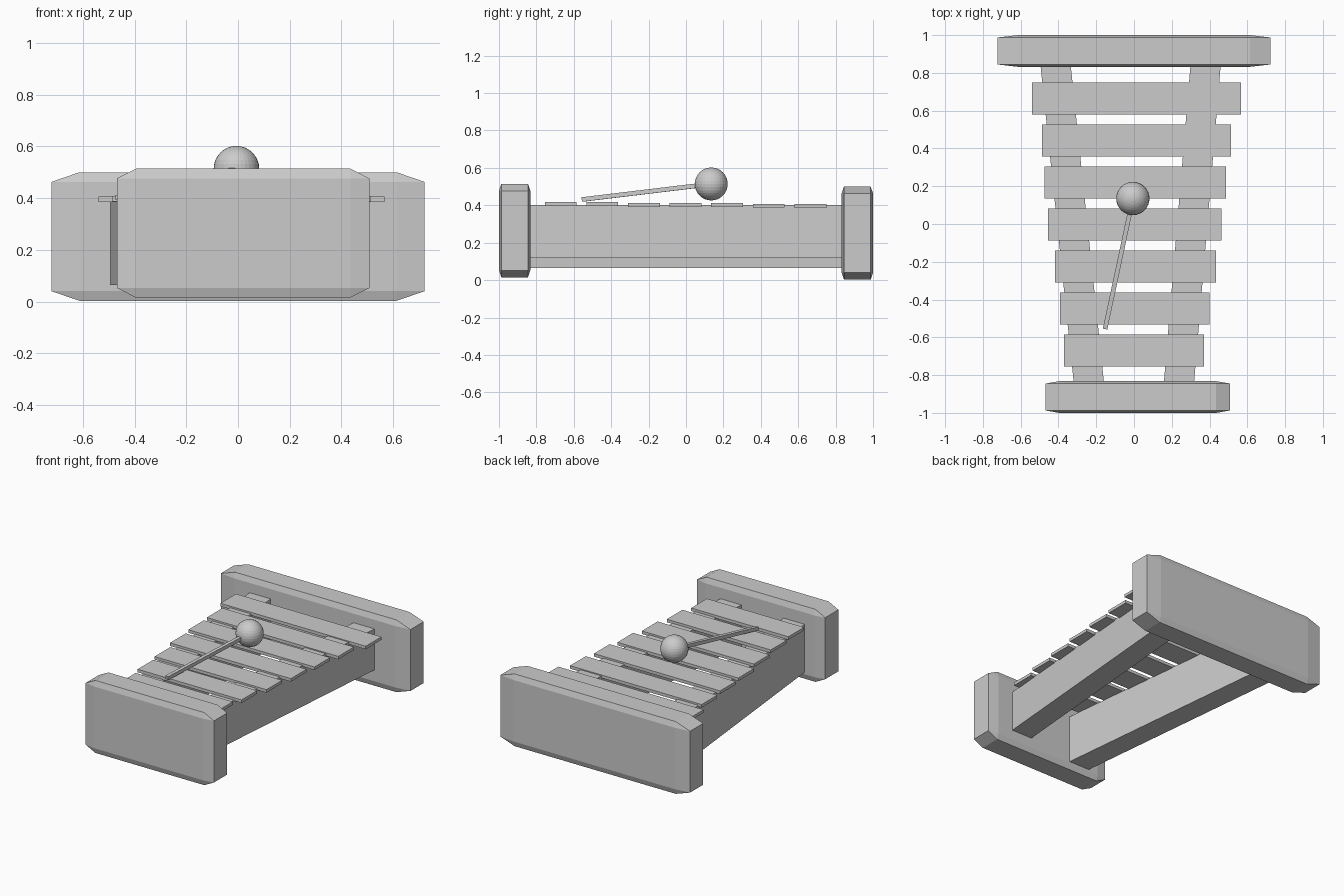
import bpy, bmesh
from mathutils import Vector, Matrix

if "Cube" in bpy.data.objects:
    bpy.data.objects.remove(bpy.data.objects["Cube"])


def make_object(name, bm):
    bmesh.ops.recalc_face_normals(bm, faces=bm.faces[:])
    mesh = bpy.data.meshes.new(name)
    bm.to_mesh(mesh)
    bm.free()
    obj = bpy.data.objects.new(name, mesh)
    bpy.context.collection.objects.link(obj)
    return obj


def box(name, lo, hi, bevel=0.0):
    """Box between two corners; bevel is proportional to each half-size."""
    lo, hi = Vector(lo), Vector(hi)
    bm = bmesh.new()
    bmesh.ops.create_cube(bm, size=2)
    if bevel:
        bmesh.ops.bevel(bm, geom=bm.edges[:], offset=bevel, segments=1,
                        affect='EDGES', profile=0.5)
    bmesh.ops.scale(bm, vec=(hi - lo) / 2, verts=bm.verts)
    obj = make_object(name, bm)
    obj.location = (lo + hi) / 2
    return obj


# End boards with stretched chamfers
box("back_board", (-0.722, 0.832, 0.003), (0.722, 1.0, 0.5), 0.15)
box("front_board", (-0.468, -1.0, 0.015), (0.508, -0.832, 0.514), 0.15)


# Side rails converging toward the front
def rail(name, x_front, x_back, z0, z1, width=0.16, y=0.84):
    bm = bmesh.new()
    bmesh.ops.create_cube(bm, size=1)
    for v in bm.verts:
        centre = x_back if v.co.y > 0 else x_front
        v.co = (centre + v.co.x * width, y * 2 * v.co.y, z1 if v.co.z > 0 else z0)
    make_object(name, bm)


rail("left_rail", -0.239, -0.415, 0.065, 0.396)
rail("right_rail", 0.238, 0.379, 0.12, 0.401)

# Sounding bars, front to back: left end, right end, underside height
bars = [(-0.37, 0.37, 0.397), (-0.391, 0.40, 0.397), (-0.418, 0.434, 0.392),
        (-0.456, 0.464, 0.391), (-0.473, 0.487, 0.392), (-0.488, 0.513, 0.387),
        (-0.54, 0.566, 0.386)]
for i, (x0, x1, z) in enumerate(bars):
    y = -0.67 + i * 0.2225
    box(f"bar_{i + 1}", (x0, y - 0.085, z), (x1, y + 0.085, z + 0.021))

# Mallet: ball head and square stick
head = Vector((-0.006, 0.135, 0.514))
tail = Vector((-0.153, -0.555, 0.431))
bm = bmesh.new()
bmesh.ops.create_uvsphere(bm, u_segments=32, v_segments=16, radius=0.088)
make_object("mallet_head", bm).location = head

stick = box("mallet_stick", (-0.012, 0, -0.012), (0.012, (head - tail).length, 0.012))
stick.rotation_euler = (head - tail).to_track_quat('Y', 'Z').to_euler()
stick.location = (head + tail) / 2
